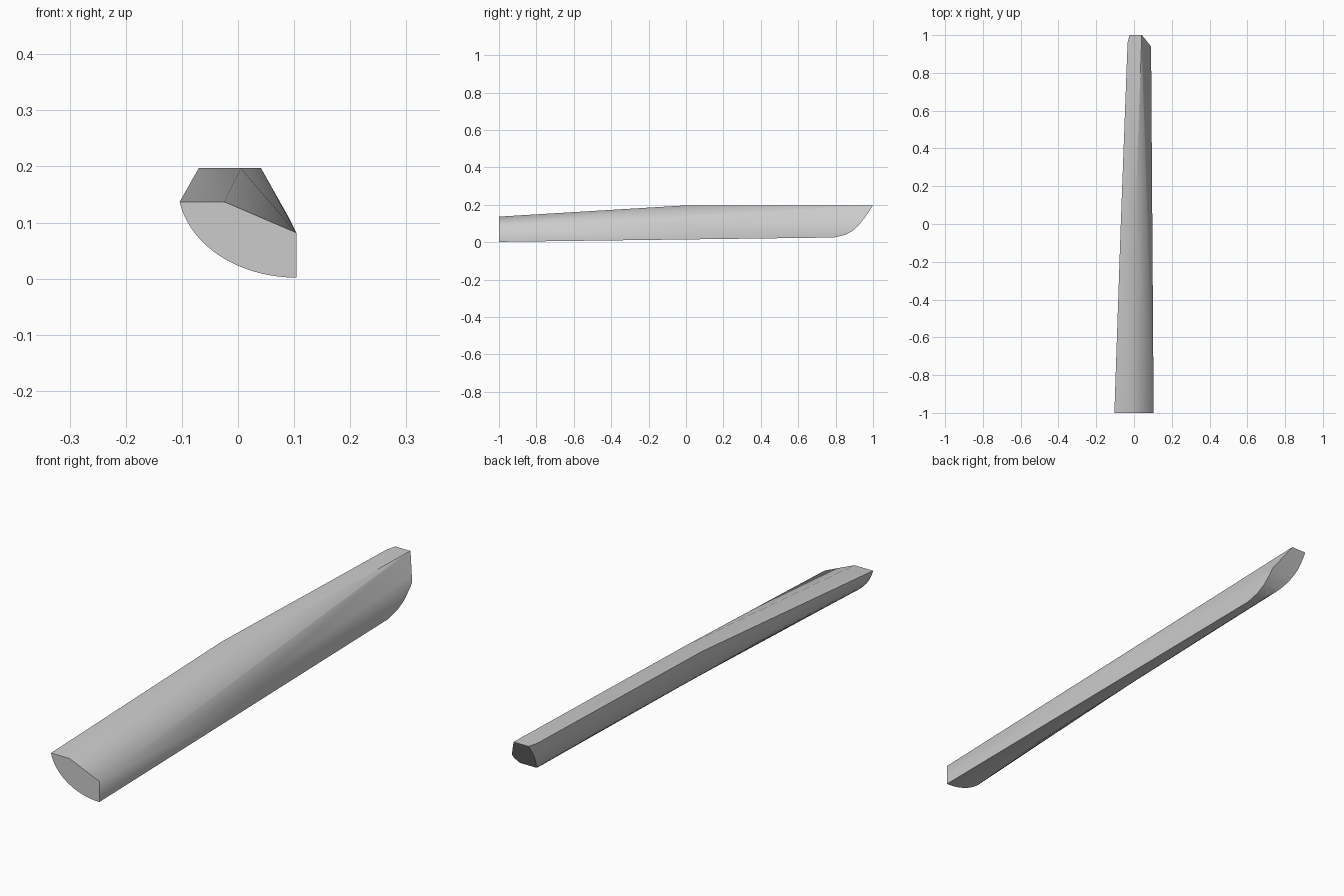
import bpy, bmesh, math

cube = bpy.data.objects.get("Cube")
if cube:
    bpy.data.objects.remove(cube, do_unlink=True)

grey = bpy.data.materials.new("plain_grey")
grey.use_nodes = True
colour = (0.6, 0.6, 0.6, 1)
grey.diffuse_color = colour
grey.node_tree.nodes["Principled BSDF"].inputs["Base Color"].default_value = colour


def finish(name, bm):
    bmesh.ops.recalc_face_normals(bm, faces=bm.faces)
    mesh = bpy.data.meshes.new(name)
    bm.to_mesh(mesh)
    bm.free()
    mesh.materials.append(grey)
    obj = bpy.data.objects.new(name, mesh)
    bpy.context.collection.objects.link(obj)
    return obj


ARC = 18
START = math.radians(10)


def section(bm, y, left, top, mid):
    """Ring: rounded underside, side ridge, inner edge of the top."""
    f = (y + 1) / 2
    right, bottom, ridge = 0.104 - 0.014 * f, 0.002 + 0.026 * f, 0.082 + 0.028 * f
    ring = []
    for i in range(ARC + 1):
        t = START + (math.pi / 2 - START) * i / ARC
        x = left + (right - left) * (1 - math.cos(t) / math.cos(START))
        z = bottom + (top - bottom) * (1 - math.sin(t)) / (1 - math.sin(START))
        ring.append(bm.verts.new((x, y, z)))
    ring.append(bm.verts.new((right, y, ridge)))
    ring.append(bm.verts.new((mid, y, top)))
    return ring


# Tapered body, lofted from front to back
bm = bmesh.new()
rings = [section(bm, -1, -0.104, 0.137, -0.024),
         section(bm, 0, -0.07, 0.197, 0.005),
         section(bm, 0.96, -0.034, 0.197, 0.0396),
         section(bm, 1, -0.024, 0.197, 0.041)]
R, T = ARC + 1, ARC + 2
for a, b in zip(rings, rings[1:]):
    for i in range(T + 1):
        if i != R:
            j = (i + 1) % (T + 1)
            bm.faces.new((a[i], a[j], b[j], b[i]))
bm.faces.new(rings[0])
bm.faces.new(rings[-1])

# Sloping facets that fan out from the front corner of the side ridge
corner = rings[0][R]
bm.faces.new((corner, rings[0][T], rings[1][T]))
bm.faces.new([corner] + [r[T] for r in rings[1:]])
bm.faces.new([corner, rings[-1][T]] + [r[R] for r in reversed(rings[1:])])
bmesh.ops.triangulate(bm, faces=[f for f in bm.faces if len(f.verts) == 4])
body = finish("tapered_body", bm)

# Cutter that rounds the underside of the back tip
profile = [(0.72, -0.1), (0.76, 0.02), (0.81, 0.029), (0.85, 0.039),
           (0.89, 0.06), (0.925, 0.092), (0.955, 0.13), (1, 0.196),
           (1.04, 0.25), (1.2, 0.25), (1.2, -0.1)]
bm = bmesh.new()
face = bm.faces.new([bm.verts.new((-0.3, y, z)) for y, z in profile])
geom = bmesh.ops.extrude_face_region(bm, geom=[face])["geom"]
bmesh.ops.translate(bm, vec=(0.6, 0, 0),
                    verts=[v for v in geom if isinstance(v, bmesh.types.BMVert)])
cutter = finish("tip_cutter", bm)
cutter.hide_render = True

cut = body.modifiers.new("round_tip", 'BOOLEAN')
cut.operation = 'DIFFERENCE'
cut.solver = 'EXACT'
cut.object = cutter
bpy.ops.object.select_all(action='DESELECT')
body.select_set(True)
bpy.context.view_layer.objects.active = body
bpy.ops.object.modifier_apply(modifier=cut.name)
bpy.data.objects.remove(cutter, do_unlink=True)
bpy.ops.object.shade_smooth_by_angle(angle=math.radians(30))
